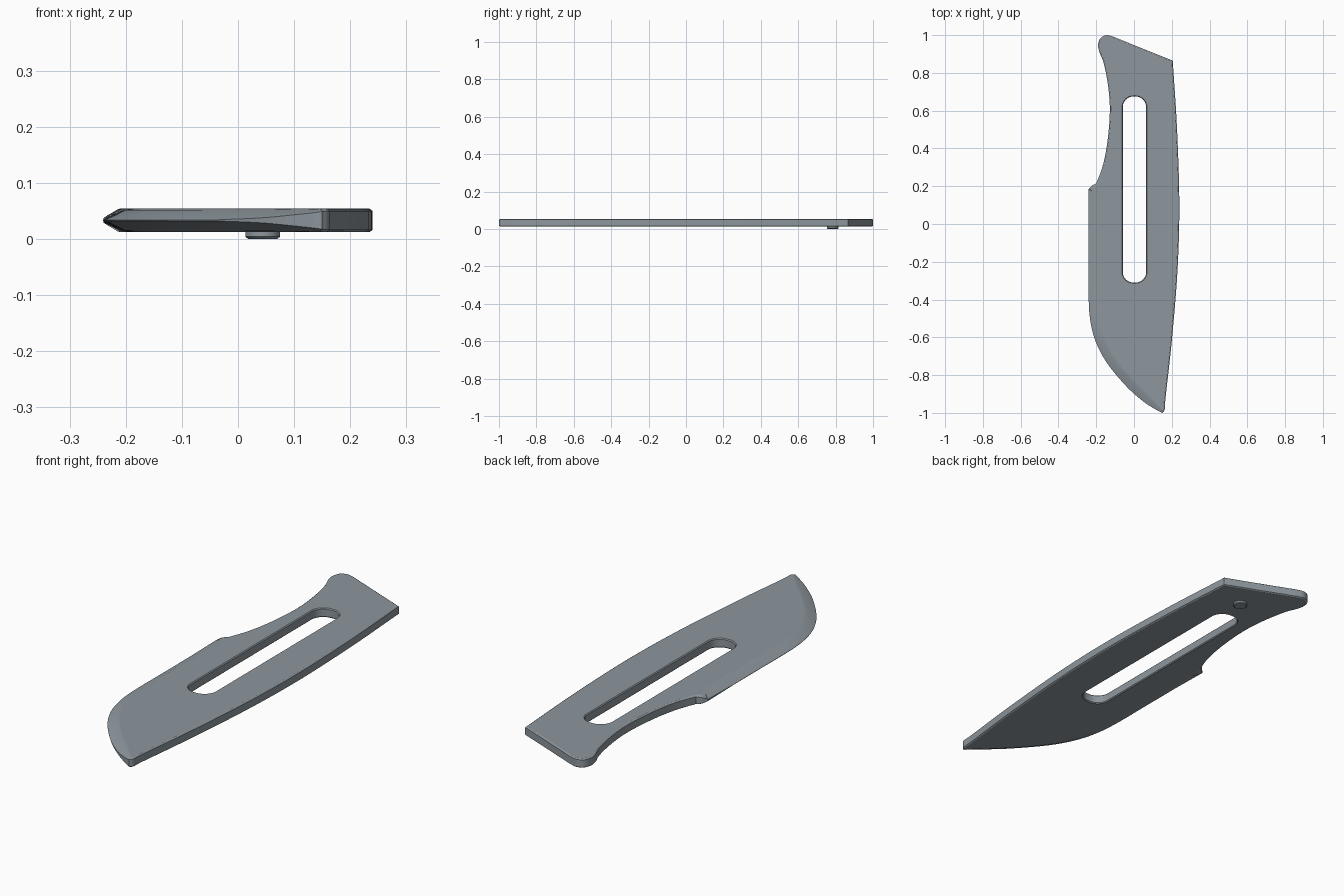
import bpy, bmesh, math
from mathutils import Vector

cube = bpy.data.objects.get("Cube")
if cube:
    bpy.data.objects.remove(cube, do_unlink=True)

# Single steel colour
steel = bpy.data.materials.new("grey_steel")
steel.use_nodes = True
colour = (0.27, 0.31, 0.34, 1)
steel.diffuse_color = colour
steel.node_tree.nodes["Principled BSDF"].inputs["Base Color"].default_value = colour

MID, HALF = 0.033, 0.021      # mid height and half thickness of the blade
EDGE_WIDTH, ROUND = 0.05, 0.007


def spline(points, steps=6):
    """Smooth open curve through the points, without its last point."""
    p = [Vector(q) for q in points]
    p = [2 * p[0] - p[1]] + p + [2 * p[-1] - p[-2]]
    out = []
    for a, b, c, d in zip(p, p[1:], p[2:], p[3:]):
        for i in range(steps):
            t = i / steps
            out.append(0.5 * (2 * b + (c - a) * t + (2 * a - 5 * b + 4 * c - d) * t ** 2
                              + (3 * b - a - 3 * c + d) * t ** 3))
    return out


def inset(loop, widths):
    """Move each point of a counter-clockwise loop inwards by its width."""
    out = []
    for i, p in enumerate(loop):
        a = (p - loop[i - 1]).normalized()
        b = (loop[(i + 1) % len(loop)] - p).normalized()
        t = (a + b).normalized()
        out.append(p + Vector((-t.y, t.x)) * widths[i])
    return out


def ring(bm, loop, heights):
    verts = [bm.verts.new((p.x, p.y, MID + h)) for p, h in zip(loop, heights)]
    for i, v in enumerate(verts):
        bm.edges.new((verts[i - 1], v))
    return verts


def skin(bm, rings):
    for lo, hi in zip(rings, rings[1:]):
        for i in range(len(lo)):
            bm.faces.new((lo[i - 1], lo[i], hi[i], hi[i - 1]))


def finish(bm, name, angle):
    bmesh.ops.recalc_face_normals(bm, faces=bm.faces[:])
    mesh = bpy.data.meshes.new(name)
    bm.to_mesh(mesh)
    bm.free()
    mesh.materials.append(steel)
    obj = bpy.data.objects.new(name, mesh)
    bpy.context.collection.objects.link(obj)
    bpy.ops.object.select_all(action='DESELECT')
    obj.select_set(True)
    bpy.context.view_layer.objects.active = obj
    bpy.ops.object.shade_smooth_by_angle(angle=math.radians(angle))


# Outline spans, counter-clockwise; third value is the sharpening (1 = cutting edge)
cutting = [(-0.24, 0.185, 0.9), (-0.24, 0, 1), (-0.24, -0.2, 1), (-0.24, -0.4, 1),
           (-0.23, -0.52, 1), (-0.2, -0.63, 1), (-0.14, -0.74, 1), (-0.04, -0.86, 1),
           (0.05, -0.94, 0.85), (0.12, -0.985, 0.4), (0.15, -1, 0.1)]
spine = [(0.15, -1, 0.1), (0.163, -0.98, 0), (0.167, -0.92, 0), (0.2, -0.62, 0),
         (0.23, -0.25, 0), (0.24, 0.1, 0), (0.228, 0.5, 0), (0.205, 0.865, 0)]
tang_end = [(0.205, 0.865, 0), (0.04, 0.931, 0), (-0.11, 0.992, 0)]
tang_side = [(-0.11, 0.992, 0), (-0.145, 1, 0), (-0.177, 0.985, 0), (-0.19, 0.95, 0),
             (-0.183, 0.91, 0), (-0.16, 0.85, 0), (-0.137, 0.73, 0), (-0.128, 0.6, 0),
             (-0.14, 0.44, 0), (-0.165, 0.31, 0), (-0.2, 0.215, 0.05)]
notch = [(-0.2, 0.215, 0.05), (-0.222, 0.203, 0.3), (-0.24, 0.185, 0.9)]
samples = [s for span in (cutting, spine, tang_end, tang_side, notch) for s in spline(span)]
outline = [s.to_2d() for s in samples]
sharp = [min(1, max(0, s.z)) for s in samples]
widths = [ROUND + (EDGE_WIDTH - ROUND) * s for s in sharp]
rims = [0.016 * (1 - s) ** 0.7 + 0.0008 for s in sharp]
shoulders = [r + (HALF - r) * 0.87 for r in rims]

# Rounded slot outline
slot, radius, low, high = [], 0.056, -0.31, 0.675
for cx, cy, start in ((0.0085, high - radius, 0), (-0.0035, high - radius, 90),
                      (-0.0035, low + radius, 180), (0.0085, low + radius, 270)):
    for i in range(9):
        a = math.radians(start + i * 90 / 8)
        slot.append(Vector((cx + radius * math.cos(a), cy + radius * math.sin(a))))
wide_slot = inset(slot, [-0.004] * len(slot))

# Blade: bevelled outer wall, slot wall, and flat faces between them
bm = bmesh.new()
shoulder_loop = inset(outline, [w * 0.72 for w in widths])
face_loop = inset(outline, widths)
flat = [HALF] * len(outline)
layers = [(face_loop, flat, -1), (shoulder_loop, shoulders, -1), (outline, rims, -1),
          (outline, rims, 1), (shoulder_loop, shoulders, 1), (face_loop, flat, 1)]
outer = [ring(bm, loop, [h * side for h in hs]) for loop, hs, side in layers]
inner = [ring(bm, loop, [h] * len(slot)) for loop, h in
         ((wide_slot, -HALF), (slot, -HALF + 0.004), (slot, HALF - 0.004), (wide_slot, HALF))]
skin(bm, outer)
skin(bm, inner)
for k in (0, -1):
    border = [bm.edges.get((r[i - 1], r[i])) for r in (outer[k], inner[k]) for i in range(len(r))]
    bmesh.ops.triangle_fill(bm, edges=border, use_beauty=True, normal=(0, 0, 1))
    for e in border:
        e.smooth = False
finish(bm, "blade", 18)

# Small peg under the tang
bm = bmesh.new()
peg_rings = []
for r, z in ((0.026, 0), (0.031, 0.004), (0.031, 0.016)):
    circle = [Vector((0.044 + r * math.cos(a), 0.785 + r * math.sin(a)))
              for a in (i * math.tau / 24 for i in range(24))]
    peg_rings.append(ring(bm, circle, [z - MID] * 24))
skin(bm, peg_rings)
bm.faces.new(peg_rings[0])
bm.faces.new(peg_rings[-1])
finish(bm, "locating_peg", 30)
